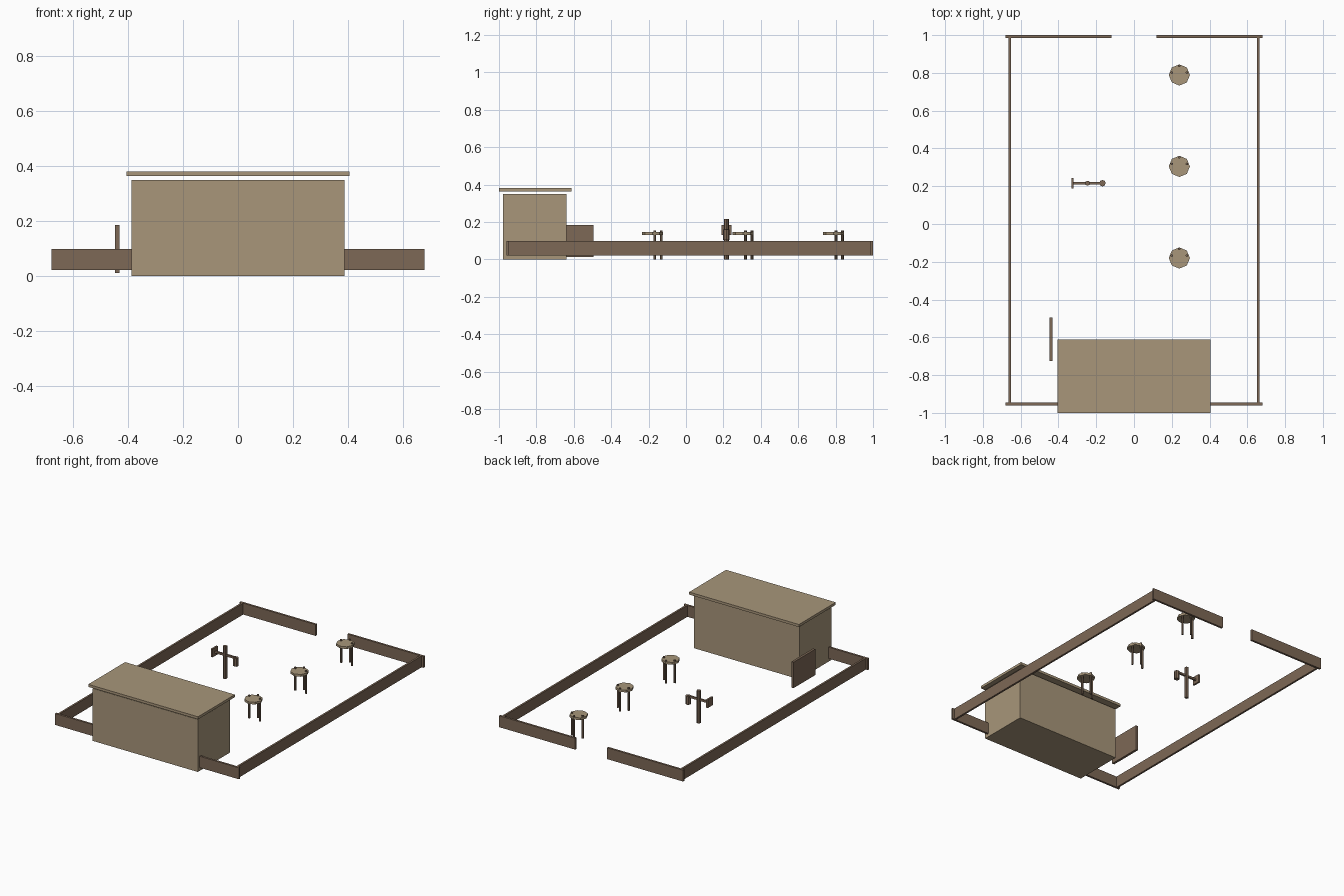
import bpy, math

if "Cube" in bpy.data.objects:
    bpy.data.objects.remove(bpy.data.objects["Cube"])

def material(name, rgb):
    m = bpy.data.materials.new(name)
    m.diffuse_color = (*rgb, 1)
    m.use_nodes = True
    m.node_tree.nodes["Principled BSDF"].inputs["Base Color"].default_value = m.diffuse_color
    return m

tan = material("tan_wood", (0.392, 0.305, 0.195))
brown = material("brown_wood", (0.205, 0.138, 0.093))

def box(name, x, y, z, mat):
    """Box from (min, max) ranges on each axis."""
    bpy.ops.mesh.primitive_cube_add(size=1, location=[sum(r) / 2 for r in (x, y, z)])
    o = bpy.context.object
    o.name = name
    o.scale = [r[1] - r[0] for r in (x, y, z)]
    bpy.ops.object.transform_apply(location=False, rotation=False, scale=True)
    o.data.materials.append(mat)

def cyl(name, x, y, z, r, sides, mat):
    bpy.ops.mesh.primitive_cylinder_add(vertices=sides, radius=r, depth=z[1] - z[0],
                                        location=(x, y, (z[0] + z[1]) / 2))
    o = bpy.context.object
    o.name = name
    o.data.materials.append(mat)

# Building with a floating roof slab and a side board
box("building", (-0.388, 0.388), (-0.978, -0.64), (0, 0.35), tan)
box("roof", (-0.405, 0.405), (-1, -0.612), (0.364, 0.381), tan)
box("side_board", (-0.447, -0.431), (-0.725, -0.495), (0.012, 0.185), brown)

# Fence: long sides, front stubs beside the building, back with a gate gap
FZ = (0.022, 0.098)
for side, s in (("left", -1), ("right", 1)):
    def span(a, b):
        return tuple(sorted((s * a, s * b)))
    box(side + "_fence", span(0.652, 0.665), (-0.95, 0.99), FZ, brown)
    box(side + "_front_fence", span(0.38, 0.679), (-0.96, -0.946), FZ, brown)
    box(side + "_back_fence", span(0.118, 0.679), (0.986, 1.0), FZ, brown)

# Three-legged stools with octagonal seats
for i, y in enumerate((0.789, 0.305, -0.18)):
    cyl(f"stool_seat_{i}", 0.24, y, (0.131, 0.146), 0.056, 8, tan)
    for j, (dx, dy) in enumerate(((0, 0.048), (-0.04, 0.013), (0.04, 0.013))):
        cyl(f"stool_leg_{i}_{j}", 0.24 + dx, y + dy, (0, 0.154), 0.007, 6, brown)

# Post with a cross arm, end plate and hanging lantern
PY = 0.216
cyl("post", -0.246, PY, (0, 0.216), 0.013, 8, brown)
box("cross_arm", (-0.325, -0.165), (PY - 0.006, PY + 0.006), (0.150, 0.163), brown)
box("end_plate", (-0.331, -0.319), (PY - 0.027, PY + 0.027), (0.13, 0.185), brown)
cyl("lantern", -0.167, PY, (0.105, 0.16), 0.017, 8, brown)
